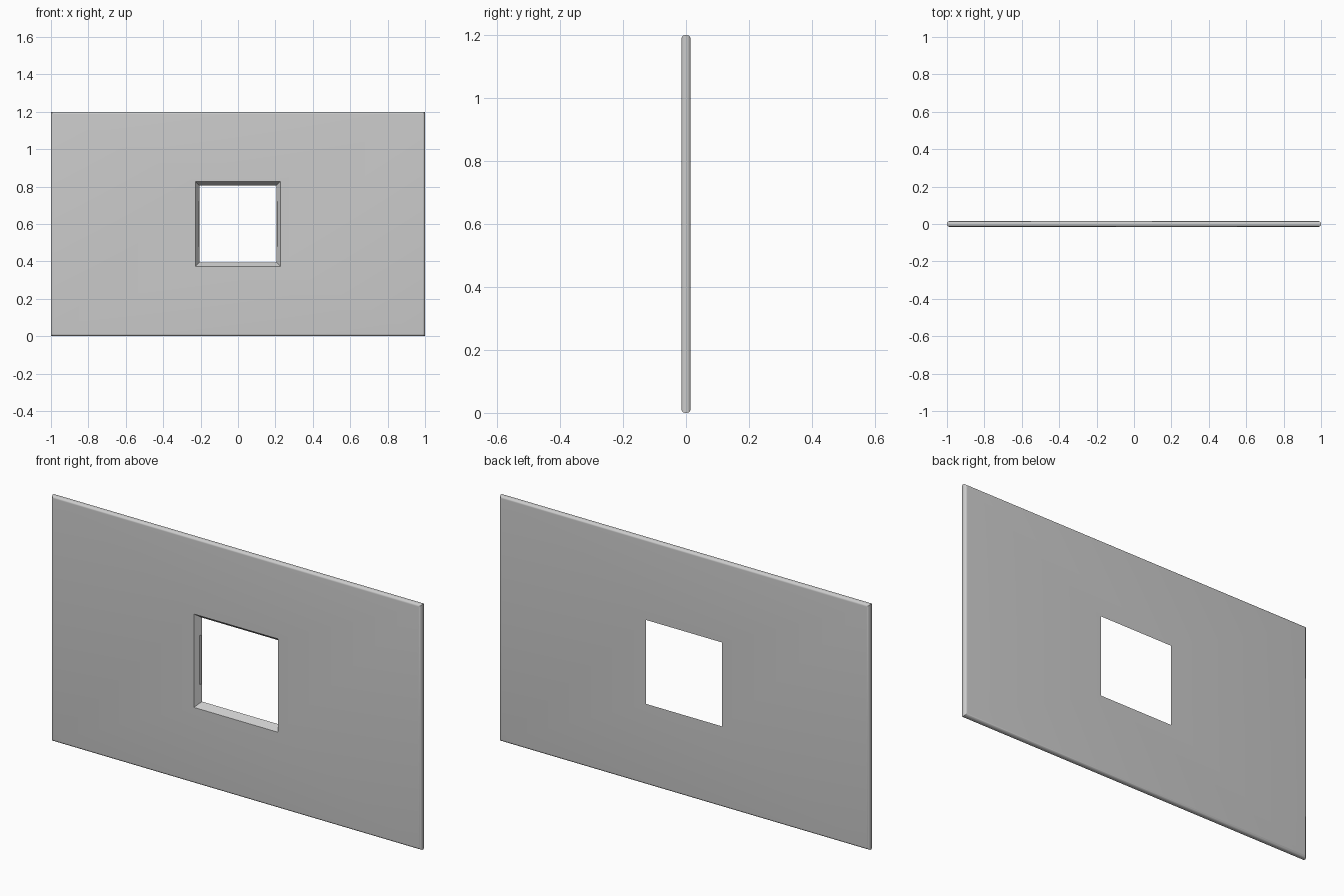
import bpy, bmesh, math

if "Cube" in bpy.data.objects:
    bpy.data.objects.remove(bpy.data.objects["Cube"])

T = 0.015      # half thickness
R = 0.013      # edge rounding radius
STEPS = 6
CZ = 0.6       # height of the centre


# Cross-section loop (half width, half height, y): rounded rim, then tapered opening
def rim(inset, y):
    return (1.0 - inset, 0.6 - inset, y)


section = []
for i in range(STEPS + 1):
    a = math.pi / 2 * i / STEPS
    section.append(rim(R * (1 - math.sin(a)), -T + R * (1 - math.cos(a))))
for i in range(STEPS + 1):
    a = math.pi / 2 * i / STEPS
    section.append(rim(R * (1 - math.cos(a)), T - R * (1 - math.sin(a))))
section.append((0.205, 0.205, T))      # opening at the back
section.append((0.228, 0.228, -T))     # wider opening at the front

# Panel: four-sided rings joined all the way round
bm = bmesh.new()
rings = []
for w, h, y in section:
    rings.append([bm.verts.new((sx * w, y, CZ + sz * h))
                  for sx, sz in ((-1, -1), (1, -1), (1, 1), (-1, 1))])
for k, ring in enumerate(rings):
    nxt = rings[(k + 1) % len(rings)]
    for j in range(4):
        n = (j + 1) % 4
        bm.faces.new((ring[j], ring[n], nxt[n], nxt[j]))
bmesh.ops.recalc_face_normals(bm, faces=bm.faces)
mesh = bpy.data.meshes.new("panel")
bm.to_mesh(mesh)
bm.free()
panel = bpy.data.objects.new("panel", mesh)
bpy.context.collection.objects.link(panel)

# Thin clip slots in both side walls of the opening
for side, name in ((-1, "left_slot_cutter"), (1, "right_slot_cutter")):
    bpy.ops.mesh.primitive_cube_add(size=1, location=(side * 0.208, 0.0085, CZ))
    cutter = bpy.context.object
    cutter.name = name
    cutter.scale = (0.014, 0.004, 0.24)
    cutter.hide_render = True
    cutter.hide_viewport = False
    cutter.display_type = 'WIRE'
    mod = panel.modifiers.new(name, 'BOOLEAN')
    mod.operation = 'DIFFERENCE'
    mod.solver = 'EXACT'
    mod.object = cutter

# Smooth the rounded rim, keep the opening crisp
bpy.ops.object.select_all(action='DESELECT')
panel.select_set(True)
bpy.context.view_layer.objects.active = panel
bpy.ops.object.shade_smooth_by_angle(angle=math.radians(30))
